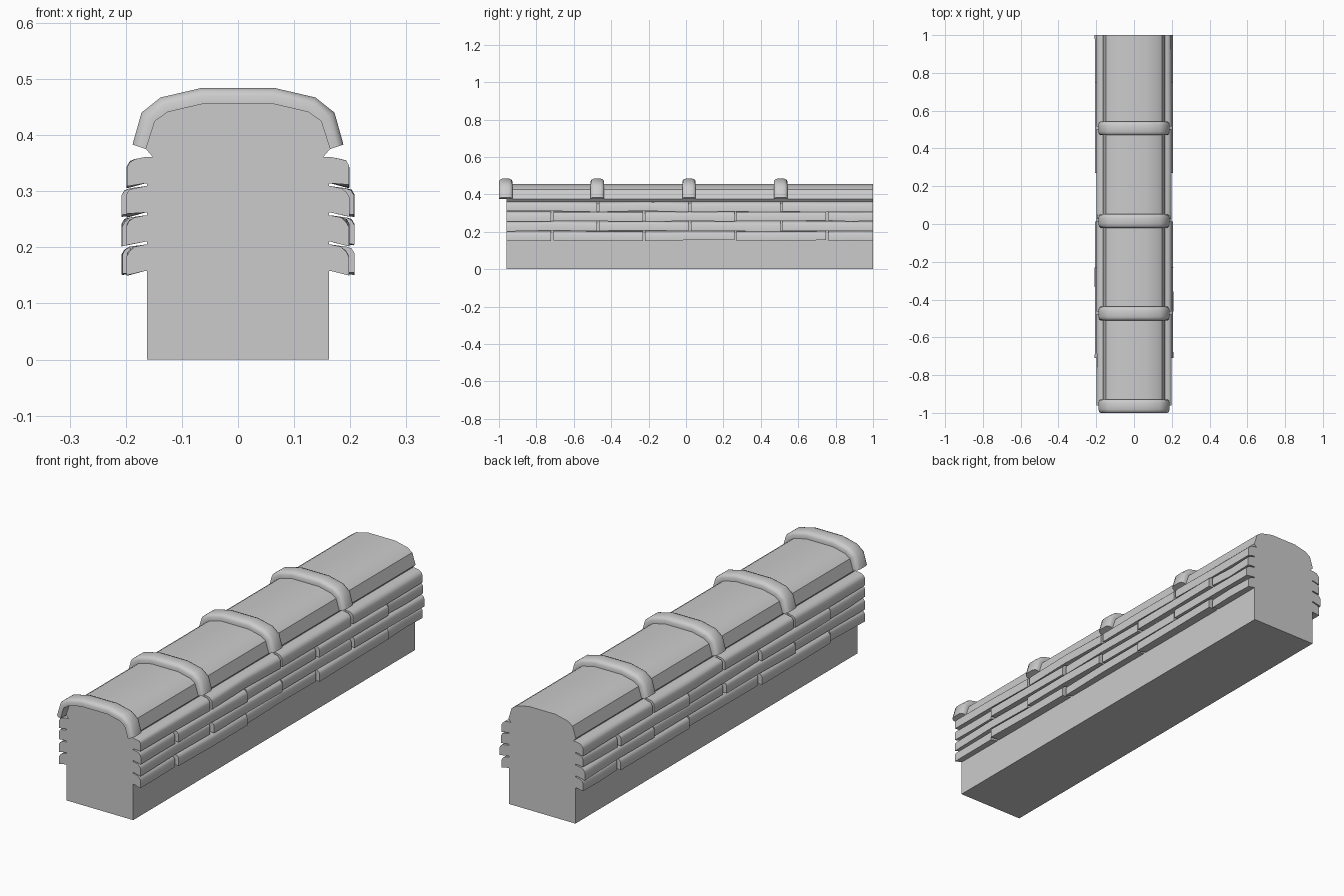
import bpy, bmesh, random
from mathutils import Vector

random.seed(4)
if "Cube" in bpy.data.objects:
    bpy.data.objects.remove(bpy.data.objects["Cube"])

stone = bpy.data.materials.new("plain grey stone")
stone.use_nodes = True
GREY = (0.6, 0.6, 0.6, 1)
stone.diffuse_color = GREY
stone.node_tree.nodes["Principled BSDF"].inputs["Base Color"].default_value = GREY


def loft(name, sections, angle=0.6):
    """Skin a run of closed cross-sections and cap both ends."""
    bm = bmesh.new()
    rings = [[bm.verts.new(p) for p in s] for s in sections]
    n = len(rings[0])
    for a, b in zip(rings, rings[1:]):
        for i in range(n):
            j = (i + 1) % n
            bm.faces.new((a[i], a[j], b[j], b[i]))
    bm.faces.new(rings[0])
    bm.faces.new(rings[-1])
    bmesh.ops.recalc_face_normals(bm, faces=bm.faces)
    mesh = bpy.data.meshes.new(name)
    bm.to_mesh(mesh)
    bm.free()
    mesh.materials.append(stone)
    obj = bpy.data.objects.new(name, mesh)
    bpy.context.collection.objects.link(obj)
    bpy.ops.object.select_all(action='DESELECT')
    obj.select_set(True)
    bpy.context.view_layer.objects.active = obj
    bpy.ops.object.shade_smooth_by_angle(angle=angle)
    return obj


def mirrored(half):
    return half + [(-x, z) for x, z in reversed(half)]


FRONT, BACK = -0.96, 1.0

# Wall core with rounded coping
coping = [(0.164, 0.375), (0.148, 0.425), (0.125, 0.441), (0.065, 0.455)]
core = mirrored([(0.162, 0), (0.162, 0.355), (0.152, 0.361)] + coping)
loft("wall_core", [[(x, y, z) for x, z in core] for y in (FRONT, BACK)])

# Half-round bands over the coping
inner = mirrored(coping)
outer = mirrored([(0.188, 0.383), (0.172, 0.44), (0.138, 0.467), (0.065, 0.484)])
band = [(-0.036, 0), (-0.036, 0.5), (-0.031, 0.8), (-0.018, 0.97),
        (0.018, 0.97), (0.031, 0.8), (0.036, 0.5), (0.036, 0)]
for k in range(4):
    yc = -0.964 + 0.49 * k
    sections = []
    for a, b in zip(inner, outer):
        a, b = Vector(a), Vector(b)
        pts = [(a.lerp(b, f * 1.03), yc + dy) for dy, f in band]
        sections.append([(p.x, y, p.y) for p, y in pts])
    loft("coping_band", sections, 0.9)

# Four staggered courses of sloping tiles on each side
LENGTH, GAP = 0.49, 0.006
for side, label in ((1, "left"), (-1, "right")):
    for row in range(4):
        z0 = 0.152 + 0.052 * row
        start = FRONT - (LENGTH / 2 if row % 2 == 0 else 0)
        for i in range(5 if row % 2 == 0 else 4):
            y0 = start + i * LENGTH + GAP
            y1 = y0 + LENGTH - 2 * GAP
            y0 = FRONT if y0 < FRONT + 0.02 else y0
            y1 = BACK if y1 > BACK - 0.02 else y1
            push = 0.198 + (0.009 if i % 2 and row < 3 else 0)
            sections = []
            for y in (y0, (y0 + y1) / 2, y1):
                x = push + random.uniform(-0.001, 0.001)
                z = z0 + random.uniform(-0.003, 0.004)
                profile = [(0.14, z0 + 0.006), (0.165, z0 + 0.006), (x, z),
                           (x, z + 0.034), (x - 0.005, z + 0.043),
                           (x - 0.014, z0 + 0.049), (0.165, z0 + 0.053),
                           (0.14, z0 + 0.053)]
                sections.append([(side * px, y, pz) for px, pz in profile])
            loft(label + "_tile", sections, 0.8)
